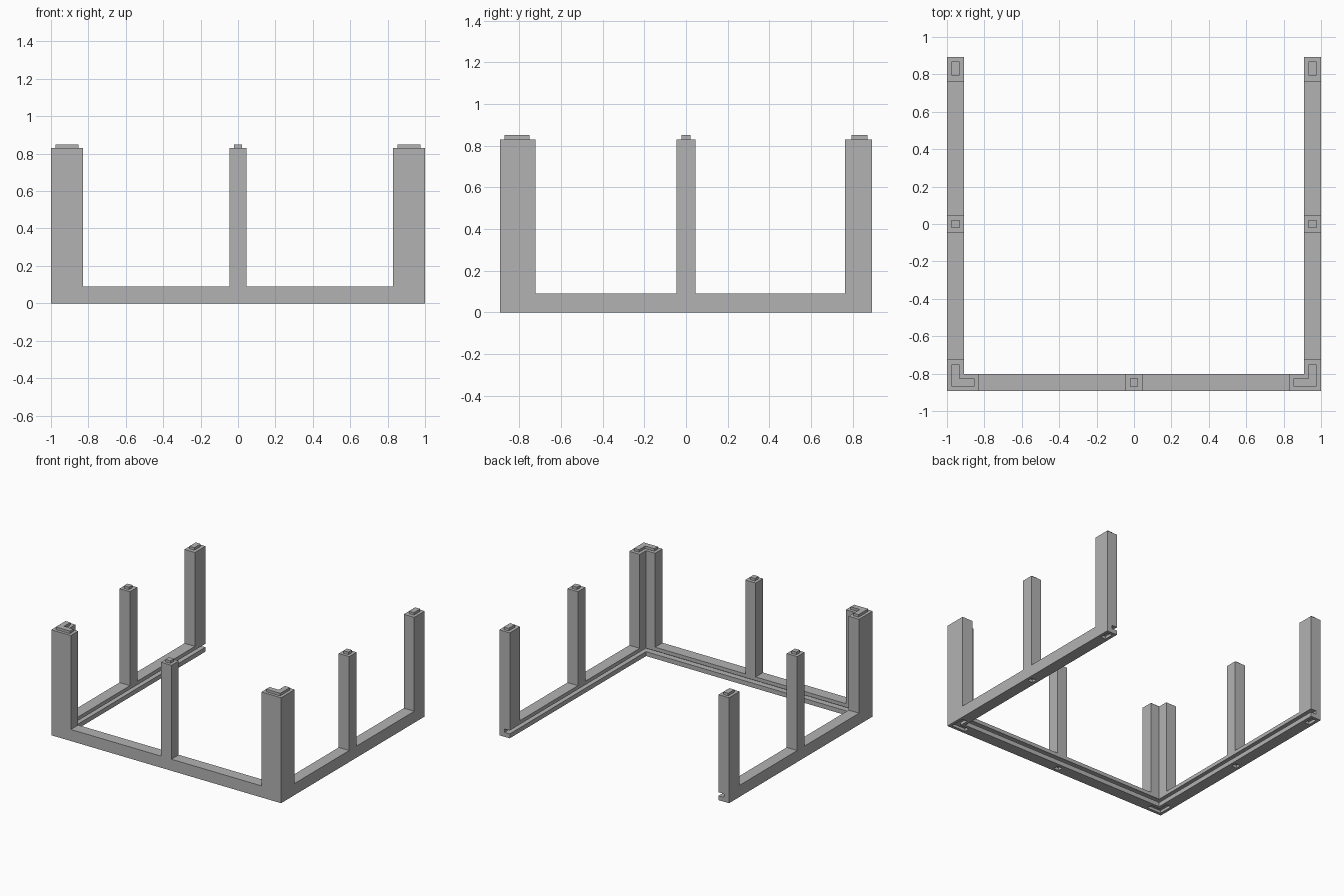
import bpy
import bmesh

if "Cube" in bpy.data.objects:
    bpy.data.objects.remove(bpy.data.objects["Cube"], do_unlink=True)

# Main dimensions
X, Y = 1.0, 0.893          # outer half width and half depth
BEAM = 0.091               # beam width and height
POST_TOP, PEG_TOP = 0.83, 0.85
IN = 0.023                 # peg inset from the outer faces
PEG = 0.043                # peg thickness

grey = bpy.data.materials.new("plain grey")
grey.use_nodes = True
colour = (0.45, 0.45, 0.45, 1)
grey.diffuse_color = colour
grey.node_tree.nodes["Principled BSDF"].inputs["Base Color"].default_value = colour


def rect(x0, x1, y0, y1):
    return [(x0, y0), (x1, y0), (x1, y1), (x0, y1)]


def ell(x, y, arm_x, arm_y, t):
    """L-shaped plan with its outer corner at x, y."""
    return [(x, y), (x + arm_x, y), (x + arm_x, y + t),
            (x + t, y + t), (x + t, y + arm_y), (x, y + arm_y)]


def mirrored(plans):
    return plans + [[(-x, y) for x, y in plan] for plan in plans]


def prisms(name, plans, z0, z1):
    """One object holding an upright prism for every plan."""
    bm = bmesh.new()
    for plan in plans:
        face = bm.faces.new([bm.verts.new((x, y, z0)) for x, y in plan])
        new = bmesh.ops.extrude_face_region(bm, geom=[face])["geom"]
        top = [v for v in new if isinstance(v, bmesh.types.BMVert)]
        bmesh.ops.translate(bm, verts=top, vec=(0, 0, z1 - z0))
    bmesh.ops.recalc_face_normals(bm, faces=bm.faces)
    mesh = bpy.data.meshes.new(name)
    bm.to_mesh(mesh)
    bm.free()
    mesh.materials.append(grey)
    obj = bpy.data.objects.new(name, mesh)
    bpy.context.collection.objects.link(obj)
    return obj


def combine(target, tool, operation):
    """Apply a boolean and remove the tool."""
    mod = target.modifiers.new(operation, 'BOOLEAN')
    mod.operation, mod.solver, mod.object = operation, 'EXACT', tool
    bpy.context.view_layer.update()
    graph = bpy.context.evaluated_depsgraph_get()
    mesh = bpy.data.meshes.new_from_object(target.evaluated_get(graph))
    target.modifiers.remove(mod)
    target.data = mesh
    bpy.data.objects.remove(tool, do_unlink=True)


# U-shaped base beam, open at the back
frame = prisms("post_frame", [[
    (-X, -Y), (X, -Y), (X, Y), (X - BEAM, Y), (X - BEAM, BEAM - Y),
    (BEAM - X, BEAM - Y), (BEAM - X, Y), (-X, Y)]], 0, BEAM)

# Corner, middle and end posts
h = BEAM / 2
posts = mirrored([
    ell(-X, -Y, 0.17, 0.17, BEAM),
    rect(-X, BEAM - X, -h, h),
    rect(-X, BEAM - X, 0.763, Y),
]) + [rect(-h, h, -Y, BEAM - Y)]
combine(frame, prisms("posts", posts, 0.075, POST_TOP), 'UNION')

# Locating pegs on top, with matching sockets underneath
p = PEG / 2
px, py = -X + IN, -Y + IN
pegs = mirrored([
    ell(px, py, 0.123, 0.12, PEG),
    rect(px, px + PEG, -p, p),
    rect(px, px + PEG, 0.793, Y - IN),
]) + [rect(-p, p, py, py + PEG)]
combine(frame, prisms("pegs", pegs, POST_TOP - 0.02, PEG_TOP), 'UNION')
combine(frame, prisms("sockets", pegs, -0.05, 0.022), 'DIFFERENCE')

# Groove along the inner faces, running out through the back ends
groove = prisms("groove", [rect(h - X, X - h, h - Y, Y + 0.1)], 0.035, 0.062)
combine(frame, groove, 'DIFFERENCE')

frame.data.materials.clear()
frame.data.materials.append(grey)
for poly in frame.data.polygons:
    poly.material_index = 0
    poly.use_smooth = False
